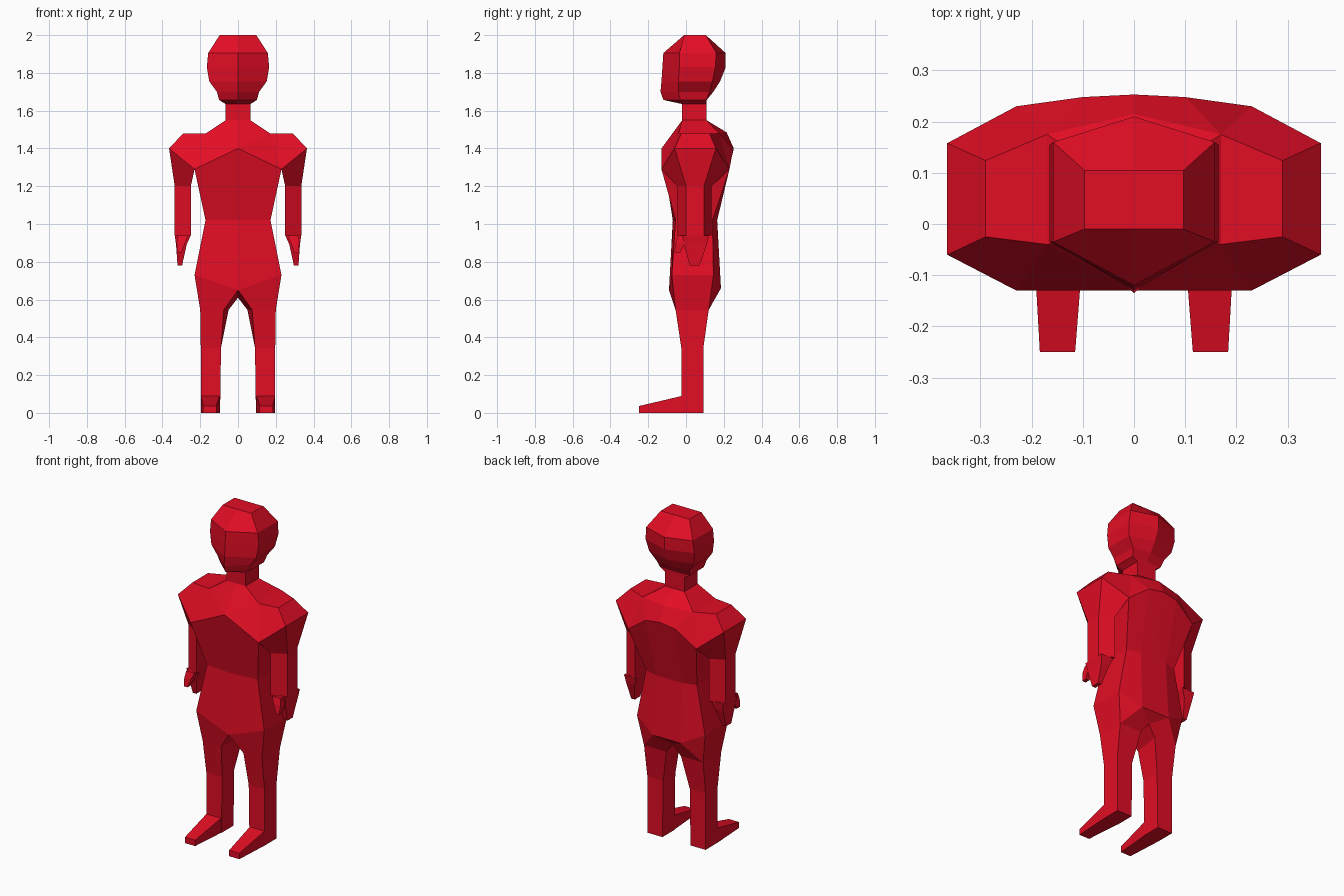
import bpy, bmesh

if "Cube" in bpy.data.objects:
    bpy.data.objects.remove(bpy.data.objects["Cube"])

red = bpy.data.materials.new("red")
red.diffuse_color = (0.76, 0.004, 0.018, 1)
red.use_nodes = True
red.node_tree.nodes["Principled BSDF"].inputs["Base Color"].default_value = red.diffuse_color


def build(name, pts, faces):
    """Mesh from named points and faces, plus its mirrored twin across x = 0."""
    bm = bmesh.new()
    for s in (1, -1):
        v = {k: bm.verts.new((s * p[0], p[1], p[2])) for k, p in pts.items()}
        for f in faces:
            bm.faces.new([v[k] for k in f])
    bmesh.ops.remove_doubles(bm, verts=bm.verts, dist=0.0005)
    bmesh.ops.recalc_face_normals(bm, faces=bm.faces)
    me = bpy.data.meshes.new(name)
    bm.to_mesh(me)
    bm.free()
    me.materials.append(red)
    ob = bpy.data.objects.new(name, me)
    bpy.context.collection.objects.link(ob)
    return ob


def loft(name, rings, closed=True, caps=(True, True)):
    """Skin a stack of equal-sized rings; open rings start and end on x = 0."""
    n = len(rings[0])
    pts = {(i, j): p for i, r in enumerate(rings) for j, p in enumerate(r)}
    faces = [[(i, j), (i, (j + 1) % n), (i + 1, (j + 1) % n), (i + 1, j)]
             for i in range(len(rings) - 1) for j in range(n if closed else n - 1)]
    for i, on in zip((0, len(rings) - 1), caps):
        if on:
            faces.append([(i, j) for j in range(n)])
    return build(name, pts, faces)


def rect(x0, x1, y0, y1, z):
    return [(x0, y0, z), (x1, y0, z), (x1, y1, z), (x0, y1, z)]


# head: half rings (z, side x, centre front y, side front y, side back y, centre back y)
head = [(2.0, .097, -.01, -.01, .105, .105),
        (1.905, .158, -.12, -.035, .16, .21),
        (1.83, .165, -.125, -.035, .155, .21),
        (1.755, .152, -.13, -.04, .14, .18),
        (1.70, .112, -.135, -.04, .125, .145),
        (1.657, .10, -.12, -.03, .108, .11),
        (1.635, .066, -.02, -.02, .108, .108)]
loft("head", [[(0, a, z), (x, b, z), (x, c, z), (0, d, z)]
              for z, x, a, b, c, d in head], closed=False)

# neck
loft("neck", [[(0, -.02, z), (.065, -.02, z), (.065, .108, z), (0, .108, z)]
              for z in (1.65, 1.55)], closed=False, caps=(False, False))

# torso landmarks on one half
P = {
    "neck_f0": (0, -.02, 1.55), "neck_f": (.065, -.02, 1.55),
    "neck_b": (.065, .108, 1.55), "neck_b0": (0, .108, 1.55),
    "yoke_f": (.17, -.04, 1.48), "yoke_b": (.17, .175, 1.48), "yoke_b0": (0, .215, 1.485),
    "cap_f": (.29, -.025, 1.48), "cap_b": (.29, .124, 1.48),
    "tip_f": (.365, -.06, 1.4), "tip_b": (.365, .158, 1.4),
    "chest_f0": (0, -.13, 1.4), "chest_f": (.23, -.13, 1.29),
    "chest_b": (.23, .23, 1.29), "blade": (.10, .248, 1.385), "chest_b0": (0, .253, 1.4),
    "waist_f0": (0, -.07, 1.02), "waist_f": (.172, -.055, 1.02),
    "waist_b": (.172, .14, 1.02), "waist_m": (.09, .165, 1.02), "waist_b0": (0, .165, 1.02),
    "crotch_f": (0, -.09, .65), "hip_f": (.23, -.075, .73),
    "hip_b": (.23, .145, .73), "seat": (.095, .185, .66), "seat0": (0, .185, .66),
    "crotch_b": (0, .13, .61),
    "leg_fi": (.075, -.055, .545), "leg_fo": (.2, -.055, .545),
    "leg_bo": (.2, .12, .545), "leg_bi": (.05, .12, .545),
}

# torso faces: shoulders, chest and back, hips
shoulder_faces = [
    ("neck_f0", "neck_f", "yoke_f", "chest_f0"),
    ("neck_f", "neck_b", "yoke_b", "yoke_f"),
    ("neck_b", "neck_b0", "yoke_b0", "yoke_b"),
    ("yoke_f", "yoke_b", "cap_b", "cap_f"),
    ("cap_f", "cap_b", "tip_b", "tip_f"),
    ("chest_f0", "yoke_f", "chest_f"),
    ("yoke_f", "cap_f", "tip_f", "chest_f"),
    ("yoke_b", "cap_b", "tip_b", "chest_b"),
    ("yoke_b", "chest_b", "blade"),
    ("yoke_b", "blade", "chest_b0", "yoke_b0"),
]
chest_faces = [
    ("chest_f0", "chest_f", "waist_f", "waist_f0"),
    ("chest_f", "chest_b", "waist_b", "waist_f"),
    ("chest_b", "blade", "waist_m", "waist_b"),
    ("blade", "chest_b0", "waist_b0", "waist_m"),
]
hip_faces = [
    ("waist_f0", "waist_f", "hip_f", "crotch_f"),
    ("waist_f", "waist_b", "hip_b", "hip_f"),
    ("waist_b", "waist_m", "seat", "hip_b"),
    ("waist_m", "waist_b0", "seat0", "seat"),
    ("crotch_f", "hip_f", "leg_fo", "leg_fi"),
    ("hip_f", "hip_b", "leg_bo", "leg_fo"),
    ("hip_b", "seat", "leg_bo"),
    ("seat", "crotch_b", "leg_bi", "leg_bo"),
    ("seat", "seat0", "crotch_b"),
    ("crotch_f", "leg_fi", "leg_bi", "crotch_b"),
]
build("torso", P, shoulder_faces + chest_faces + hip_faces)


# arms: tapered upper arm under the shoulder, then straight forearm
def arm_ring(z):
    return [(.25, -.045, z), (.335, 0, z), (.335, .095, z), (.25, .135, z)]


loft("arms", [[P["chest_f"], P["tip_f"], P["tip_b"], P["chest_b"]],
              arm_ring(1.2), arm_ring(.94)], caps=(False, True))

# hands and thumbs
loft("hands", [rect(.25, .335, -.02, .12, .94), rect(.272, .328, -.01, .11, .89),
               rect(.296, .32, .02, .072, .78)])
loft("thumbs", [rect(.262, .318, -.045, .02, .94), rect(.28, .325, -.055, -.005, .90),
                rect(.298, .322, -.062, -.03, .85)])

# legs
loft("legs", [[P["leg_fi"], P["leg_fo"], P["leg_bo"], P["leg_bi"]],
              rect(.09, .197, -.025, .092, .345), rect(.095, .197, -.025, .092, 0)],
     caps=(False, True))


# feet: wedge from ankle to toe
def foot_ring(x0, x1, y, h):
    return [(x0, y, 0), (x1, y, 0), (x1, y, h), (x0, y, h)]


loft("feet", [foot_ring(.097, .197, -.02, .09), foot_ring(.115, .184, -.25, .036)])
